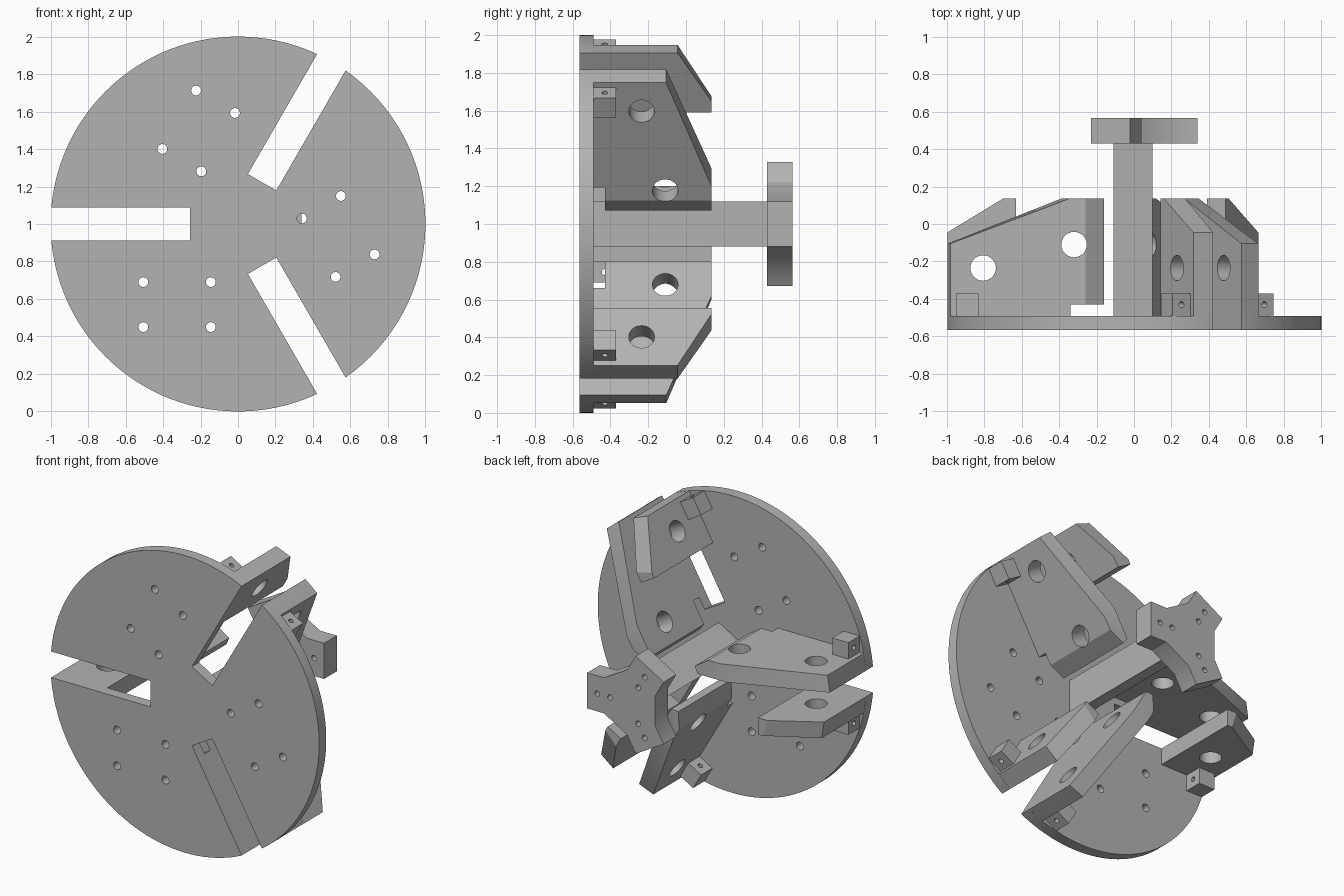
import bpy, bmesh
from math import sin, cos, pi, radians, sqrt
from mathutils import Vector

if "Cube" in bpy.data.objects:
    bpy.data.objects.remove(bpy.data.objects["Cube"])

grey = bpy.data.materials.new("machined_grey")
grey.use_nodes = True
COLOUR = (0.45, 0.45, 0.45, 1)
grey.diffuse_color = COLOUR
grey.node_tree.nodes["Principled BSDF"].inputs["Base Color"].default_value = COLOUR

BACK, FACE, TOP = -0.565, -0.49, 0.135    # disc front, disc back, plate top
GAP, OUT = 0.0875, 0.2                    # plate offsets from the slot centre line


def place(angle, r, o, y):
    """Slot frame (along, sideways, depth) to world."""
    return Vector((r * cos(angle) + o * sin(angle), y,
                   1 + r * sin(angle) - o * cos(angle)))


def loft(name, sections):
    """Solid through matching closed loops of points."""
    bm = bmesh.new()
    loops = [[bm.verts.new(p) for p in s] for s in sections]
    n = len(loops[0])
    for a, b in zip(loops, loops[1:]):
        for i in range(n):
            j = (i + 1) % n
            bm.faces.new((a[i], a[j], b[j], b[i]))
    bm.faces.new(loops[0])
    bm.faces.new(loops[-1][::-1])
    bmesh.ops.recalc_face_normals(bm, faces=bm.faces)
    mesh = bpy.data.meshes.new(name)
    bm.to_mesh(mesh)
    bm.free()
    mesh.materials.append(grey)
    obj = bpy.data.objects.new(name, mesh)
    bpy.context.collection.objects.link(obj)
    return obj


def box(name, angle, r, o, y):
    return loft(name, [[place(angle, a, b, c) for a, b in
                        ((r[0], o[0]), (r[1], o[0]), (r[1], o[1]), (r[0], o[1]))]
                       for c in y])


def rod(name, start, end, radius, sides=32):
    """Cylinder between two points."""
    axis = (end - start).normalized()
    u = axis.orthogonal().normalized()
    v = axis.cross(u)
    turn = [2 * pi * i / sides for i in range(sides)]
    return loft(name, [[p + radius * (u * cos(t) + v * sin(t)) for t in turn]
                       for p in (start, end)])


def cut(obj, cutters):
    for c in cutters:
        m = obj.modifiers.new("cut", 'BOOLEAN')
        m.operation, m.solver, m.object = 'DIFFERENCE', 'EXACT', c
    bpy.context.view_layer.update()
    deps = bpy.context.evaluated_depsgraph_get()
    mesh = bpy.data.meshes.new_from_object(obj.evaluated_get(deps))
    obj.modifiers.clear()
    obj.data = mesh
    for c in cutters:
        bpy.data.objects.remove(c)


def smooth(obj):
    bpy.ops.object.select_all(action='DESELECT')
    obj.select_set(True)
    bpy.context.view_layer.objects.active = obj
    bpy.ops.object.shade_smooth_by_angle(angle=radians(30))


ANGLES = [radians(a) for a in (60, 180, 300)]

# Round base disc with three slots and bolt holes
disc = rod("base_disc", Vector((0, BACK, 1)), Vector((0, FACE, 1)), 1, 160)
cutters = []
for a in ANGLES:
    cutters.append(box("slot", a, (0.257, 1.2), (-GAP, GAP), (-0.7, -0.4)))
    for r in (0.145, 0.505):
        for o in (-0.31, -0.55):
            cutters.append(rod("bolt_hole", place(a, r, o, -0.7), place(a, r, o, -0.4), 0.026))
cut(disc, cutters)
smooth(disc)


def long_section(a, o, rim, slope, tip):
    pts = ((0.34, FACE), (rim, FACE), (rim, -0.105), (slope, TOP),
           (tip, TOP), (tip, -0.43), (0.34, -0.43))
    return [place(a, r, o, y) for r, y in pts]


def short_section(a, o, rim, slope):
    pts = ((0.63, FACE), (rim, FACE), (rim, -0.045), (slope, TOP), (0.63, TOP))
    return [place(a, r, o, y) for r, y in pts]


def plate_hole(a, r, y, side):
    return rod("plate_hole", place(a, r, 0.05 * side, y), place(a, r, 0.25 * side, y), 0.068)


# Long and short guide plates beside each slot, each with a drilled block
for i, a in enumerate(ANGLES, 1):
    rim_in, rim_out = sqrt(1 - GAP ** 2), sqrt(1 - OUT ** 2)
    long_plate = loft(f"long_plate_{i}", [
        long_section(a, GAP, rim_in, 0.39, 0.18),
        long_section(a, 0.135, 0.99, 0.372, 0.16),
        long_section(a, OUT, rim_out, 0.346, 0.26)])
    cut(long_plate, [plate_hole(a, 0.805, -0.235, 1), plate_hole(a, 0.32, -0.11, 1)])
    short_plate = loft(f"short_plate_{i}", [
        short_section(a, -GAP, rim_in, 0.70),
        short_section(a, -OUT, rim_out, 0.665)])
    cut(short_plate, [plate_hole(a, 0.805, -0.235, -1)])
    smooth(long_plate)
    smooth(short_plate)
    for side, label in ((1, "long"), (-1, "short")):
        block = box(f"{label}_plate_block_{i}", a, (0.83, 0.95),
                    (OUT * side, 0.31 * side), (FACE, -0.37))
        mid = 0.255 * side
        cut(block, [rod("pin_hole", place(a, 0.8, mid, -0.43), place(a, 1, mid, -0.43), 0.016, 20)])
        smooth(block)

# Triangular centre post
CX = 0.03
ARMS = [radians(a) for a in (0, 120, 240)]
shift = Vector((CX, 0, 0))
loft("centre_post", [[place(a + pi / 3, 0.139, 0, y) + shift for a in ARMS]
                     for y in (FACE, 0.43)])

# Three-armed end plate with two holes per arm
outline = [(0.185, 0.12), (0.31, 0.12), (0.31, -0.12), (0.185, -0.12)]
end_plate = loft("three_arm_plate", [[place(a, r, o, y) + shift for a in ARMS for r, o in outline]
                                     for y in (0.43, 0.565)])
cut(end_plate, [rod("arm_hole", place(a, r, 0, 0.4) + shift, place(a, r, 0, 0.6) + shift, 0.018, 20)
                for a in ARMS for r in (0.14, 0.235)])
smooth(end_plate)
